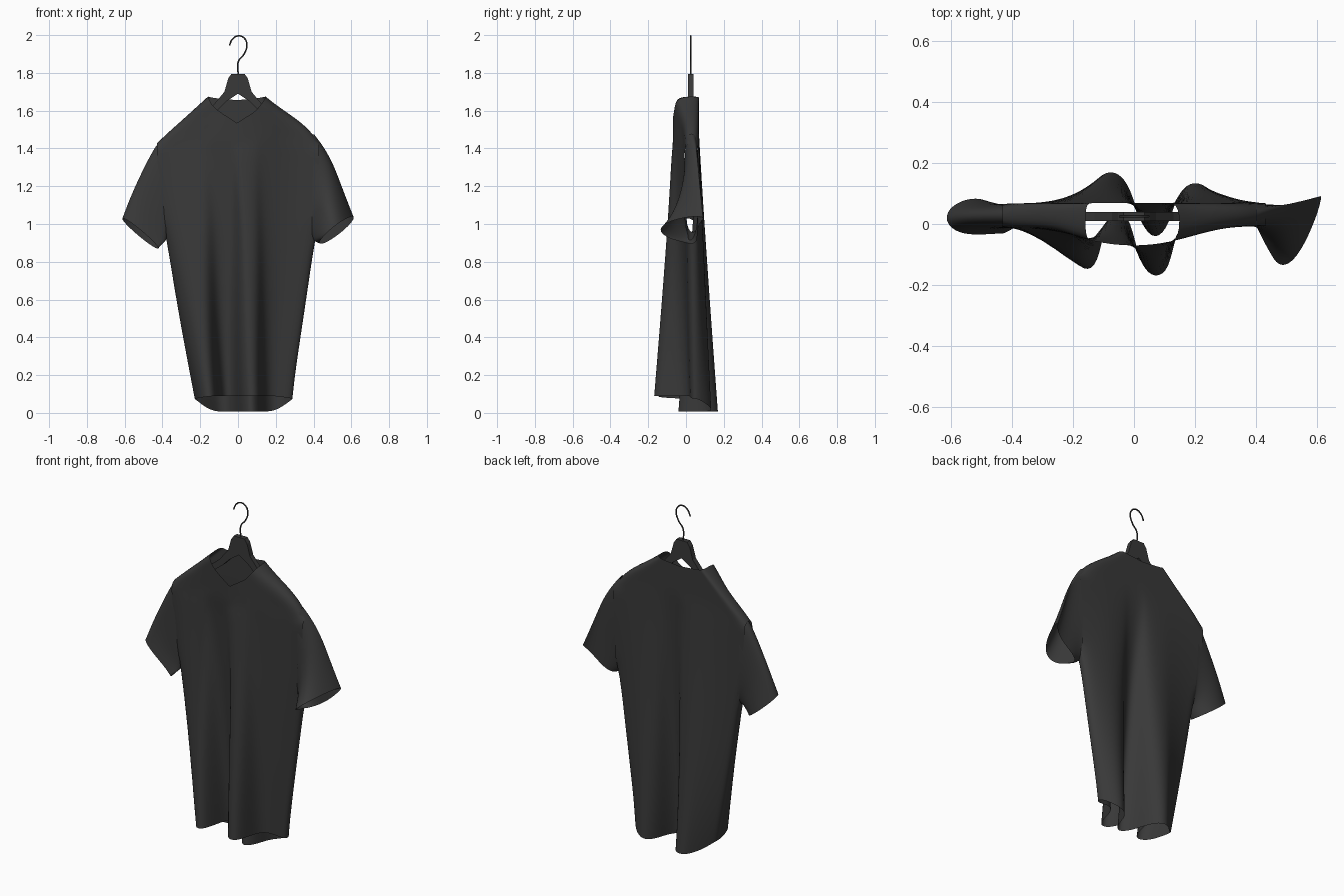
import bpy, bmesh, math
from mathutils import Vector

cube = bpy.data.objects.get("Cube")
if cube:
    bpy.data.objects.remove(cube)


def make_material(name, value):
    mat = bpy.data.materials.new(name)
    mat.use_nodes = True
    colour = (value, value, value, 1)
    mat.diffuse_color = colour
    mat.node_tree.nodes["Principled BSDF"].inputs["Base Color"].default_value = colour
    return mat


cloth = make_material("charcoal cloth", 0.04)


def lerp(a, b, t):
    return a + (b - a) * t


def table(z, rows, col):
    """Linear lookup of a column in a height-sorted list of rows."""
    for low, high in zip(rows, rows[1:]):
        if z <= high[0]:
            return lerp(low[col], high[col], (z - low[0]) / (high[0] - low[0]))
    return rows[-1][col]


def loft(name, rings, is_hole=lambda row, col: False):
    """Open tube through closed rings of equal length, with optional gaps."""
    bm = bmesh.new()
    loops = [[bm.verts.new(p) for p in ring] for ring in rings]
    n = len(loops[0])
    for row, (a, b) in enumerate(zip(loops, loops[1:])):
        for i in range(n):
            j = (i + 1) % n
            if not is_hole(row, i):
                bm.faces.new((a[i], a[j], b[j], b[i]))
    bmesh.ops.recalc_face_normals(bm, faces=bm.faces)
    for face in bm.faces:
        face.smooth = True
    mesh = bpy.data.meshes.new(name)
    bm.to_mesh(mesh)
    bm.free()
    obj = bpy.data.objects.new(name, mesh)
    bpy.context.collection.objects.link(obj)
    mesh.materials.append(cloth)
    sub = obj.modifiers.new("Smooth", "SUBSURF")
    sub.levels = sub.render_levels = 2


# Torso: hem folds (x, front y, back y) fade upward into a flat chest
folds = [(-.225, .0, .04), (-.2, -.11, .06), (-.16, -.155, .1), (-.115, -.14, .15),
         (-.09, .02, .17), (-.05, .05, .17), (-.01, .02, .12), (.02, -.14, .0),
         (.07, -.18, -.06), (.115, -.15, .0), (.135, -.02, .09), (.18, .02, .14),
         (.23, .02, .13), (.285, .03, .07)]
# Outline: height, right edge, left edge
outline = [(0, -.23, .29), (.2, -.265, .31), (.4, -.3, .34), (.65, -.34, .375),
           (.9, -.38, .415), (1.2, -.41, .42), (1.35, -.43, .43), (1.43, -.43, .43),
           (1.5, -.355, .385), (1.57, -.275, .295), (1.63, -.21, .205), (1.675, -.16, .15)]


def torso_point(z, fold, back):
    x_hem, y_front, y_back = fold
    s = max(-1, min(1, (x_hem - .03) / .255))
    x0, x1 = table(z, outline, 1), table(z, outline, 2)
    spread = s * abs(s) ** (.4 * min(z, 1))
    x = (x0 + x1) / 2 + spread * (x1 - x0) / 2
    chest = max(0, 1 - (x / .27) ** 2)
    flat = .068 if back else -.01 - .06 * chest
    y = lerp(flat, y_back if back else y_front, max(0, 1 - z / 1.5) ** 1.1)
    edge = 1 - abs(s)
    if z > 1.35:   # neckline scoops at the front and dips slightly behind
        dip = (.02 if back else .145) * edge ** .5
        z -= dip * (z - 1.35) / .325
    hem = .008 if back else .09
    return (x, y, z + lerp(.075, hem, min(1, edge * 3)) * max(0, 1 - z / .9))


heights = [0, .15, .4, .65, .95, 1.1, 1.25, 1.35, 1.43, 1.5, 1.57, 1.63, 1.675]
rings = []
for z in heights:
    front = [torso_point(z, f, False) for f in folds]
    rear = [torso_point(z, f, True) for f in reversed(folds)]
    rings.append(front + rear)


def armhole(row, col):
    at_side = col % len(folds) == len(folds) - 1
    return at_side and heights[row] > .9 and heights[row + 1] < 1.45


loft("shirt_body", rings, armhole)


# Sleeves: each ring is (top x, top z, underarm x, underarm z, front y, back y, lift)
def sleeve(name, side, sections, top_y, low_y, skew):
    rings = []
    for k, (ax, az, bx, bz, yf, yb, lift) in enumerate(sections):
        t = k / (len(sections) - 1)
        ring = []
        for i in range(16):
            a = math.tau * i / 16
            c, s = math.cos(a), math.sin(a)
            up = (c + 1) / 2
            y_mid = lerp(.03, lerp(low_y, top_y, up), t)
            # The front bulge hangs toward the underarm near the cuff
            reach = abs(s) ** lerp(.45, 1, t)
            if s < 0:
                reach *= 1 - skew * t * c
            y = lerp(y_mid, yb if s > 0 else yf, reach)
            ring.append((side * lerp(bx, ax, up), y, lerp(bz, az, up) - lift * s))
        rings.append(ring)
    loft(name, rings)


sleeve("left_sleeve", 1, [
    (.4, 1.485, .39, .93, -.01, .068, 0), (.44, 1.435, .395, .92, -.015, .066, 0),
    (.5, 1.34, .4, .91, -.035, .063, 0), (.555, 1.19, .41, .9, -.075, .06, .01),
    (.615, 1.035, .43, .9, -.12, .06, .03)], .1, 0, .6)
sleeve("right_sleeve", -1, [
    (.405, 1.455, .375, .93, -.01, .068, 0), (.445, 1.41, .375, .92, -.013, .066, 0),
    (.52, 1.26, .38, .91, -.015, .066, 0), (.57, 1.15, .39, .9, -.02, .072, 0),
    (.615, 1.03, .42, .87, -.035, .085, .02)], .02, -.03, 0)

# Hanger: flat wishbone outline mirrored about the centre
half = [(.035, 1.795), (.052, 1.77), (.072, 1.7), (.13, 1.63), (.34, 1.46),
        (.33, 1.43), (.11, 1.6), (.06, 1.65)]
outer = half + [(0, 1.69)] + [(-x, z) for x, z in reversed(half)]
bm = bmesh.new()
face = bm.faces.new([bm.verts.new((x, .01, z)) for x, z in outer])
moved = bmesh.ops.extrude_face_region(bm, geom=[face])["geom"]
bmesh.ops.translate(bm, vec=(0, .03, 0),
                    verts=[g for g in moved if isinstance(g, bmesh.types.BMVert)])
bmesh.ops.recalc_face_normals(bm, faces=bm.faces)
mesh = bpy.data.meshes.new("hanger")
bm.to_mesh(mesh)
bm.free()
mesh.materials.append(cloth)
bpy.context.collection.objects.link(bpy.data.objects.new("hanger", mesh))

# Hook: bent wire
curve = bpy.data.curves.new("hanger_hook", "CURVE")
curve.dimensions = "3D"
curve.bevel_depth = .004
curve.bevel_resolution = 2
path = [(.002, 1.78), (.002, 1.86), (.032, 1.9), (.047, 1.95), (.032, 1.985),
        (.002, 1.996), (-.028, 1.98), (-.046, 1.945)]
spline = curve.splines.new("BEZIER")
spline.bezier_points.add(len(path) - 1)
for point, (x, z) in zip(spline.bezier_points, path):
    point.co = Vector((x, .025, z))
    point.handle_left_type = point.handle_right_type = "AUTO"
curve.materials.append(cloth)
bpy.context.collection.objects.link(bpy.data.objects.new("hanger_hook", curve))
